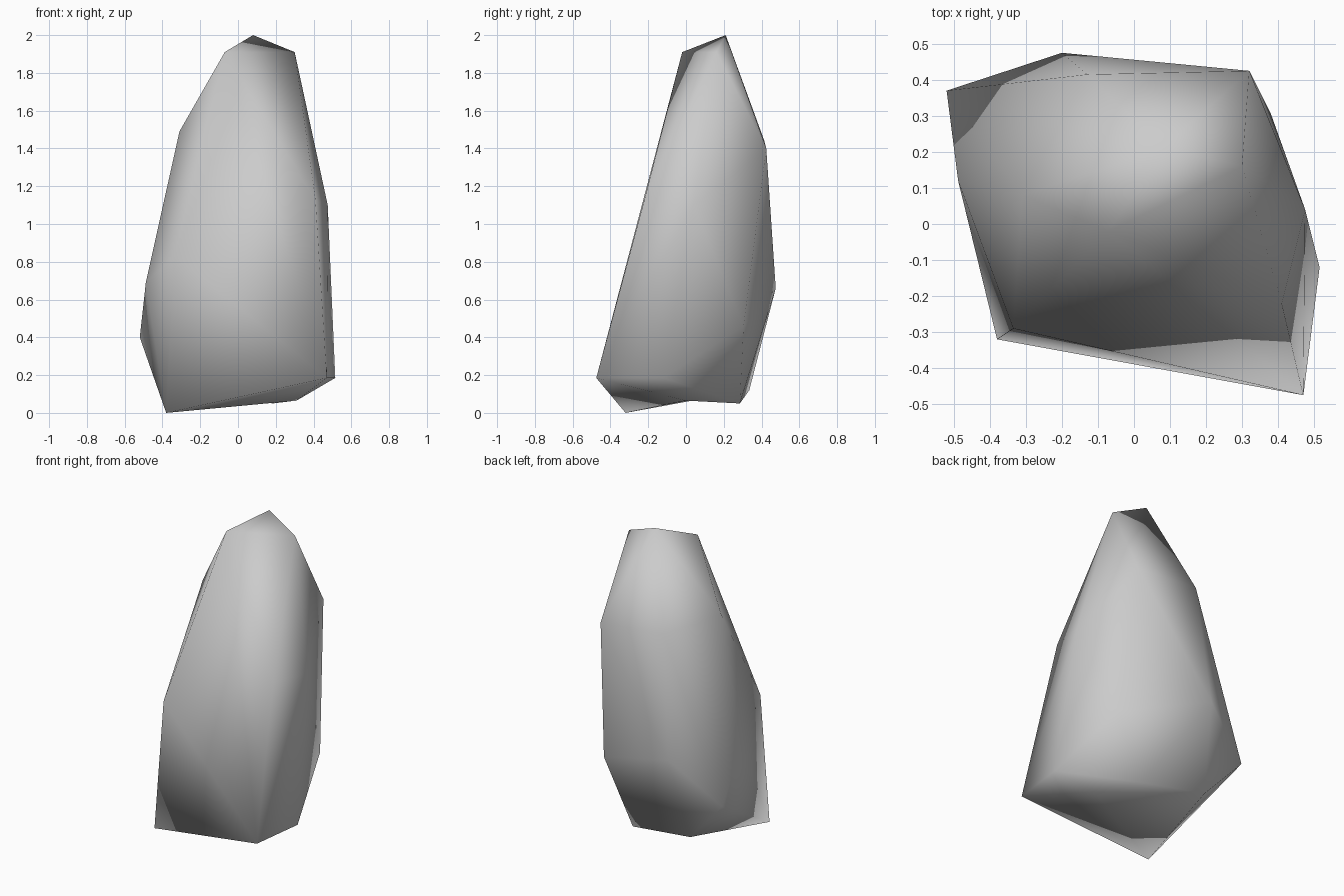
import bpy
import bmesh

cube = bpy.data.objects.get("Cube")
if cube:
    bpy.data.objects.remove(cube, do_unlink=True)

# Stone colour
stone = bpy.data.materials.new("stone_grey")
stone.use_nodes = True
colour = (0.6, 0.6, 0.6, 1)
stone.diffuse_color = colour
stone.node_tree.nodes["Principled BSDF"].inputs["Base Color"].default_value = colour

# Corners of the boulder, from the foot to the tip
foot = [(-.38, -.32, 0), (.31, 0, .065), (.185, .285, .05), (-.265, .335, .12),
        (.47, -.475, .185), (.515, -.12, .185)]
belly = [(-.52, .37, .4), (.38, .305, .46), (-.2, .475, .66), (-.488, .12, .69)]
shoulder = [(-.335, -.29, .83), (.41, -.22, 1.13), (.475, .04, 1.1),
            (.32, .425, 1.4), (-.13, .415, 1.44), (-.31, .08, 1.49)]
tip = [(-.07, -.02, 1.91), (.3, .16, 1.91), (.08, .21, 2)]

# Wrap the corners in a faceted skin
bm = bmesh.new()
verts = [bm.verts.new(p) for p in foot + belly + shoulder + tip]
heel, toe = verts[0], verts[2]
bmesh.ops.convex_hull(bm, input=verts)
bmesh.ops.delete(bm, geom=[v for v in bm.verts if not v.link_faces], context="VERTS")

# Turn the underside ridge into a shallow hollow
ridge = bm.edges.get((heel, toe)) if heel.is_valid and toe.is_valid else None
if ridge and len(ridge.link_faces) == 2:
    bmesh.utils.edge_rotate(ridge)
bmesh.ops.recalc_face_normals(bm, faces=bm.faces)
for face in bm.faces:
    face.smooth = True

mesh = bpy.data.meshes.new("boulder")
bm.to_mesh(mesh)
bm.free()
mesh.materials.append(stone)
boulder = bpy.data.objects.new("boulder", mesh)
bpy.context.collection.objects.link(boulder)
